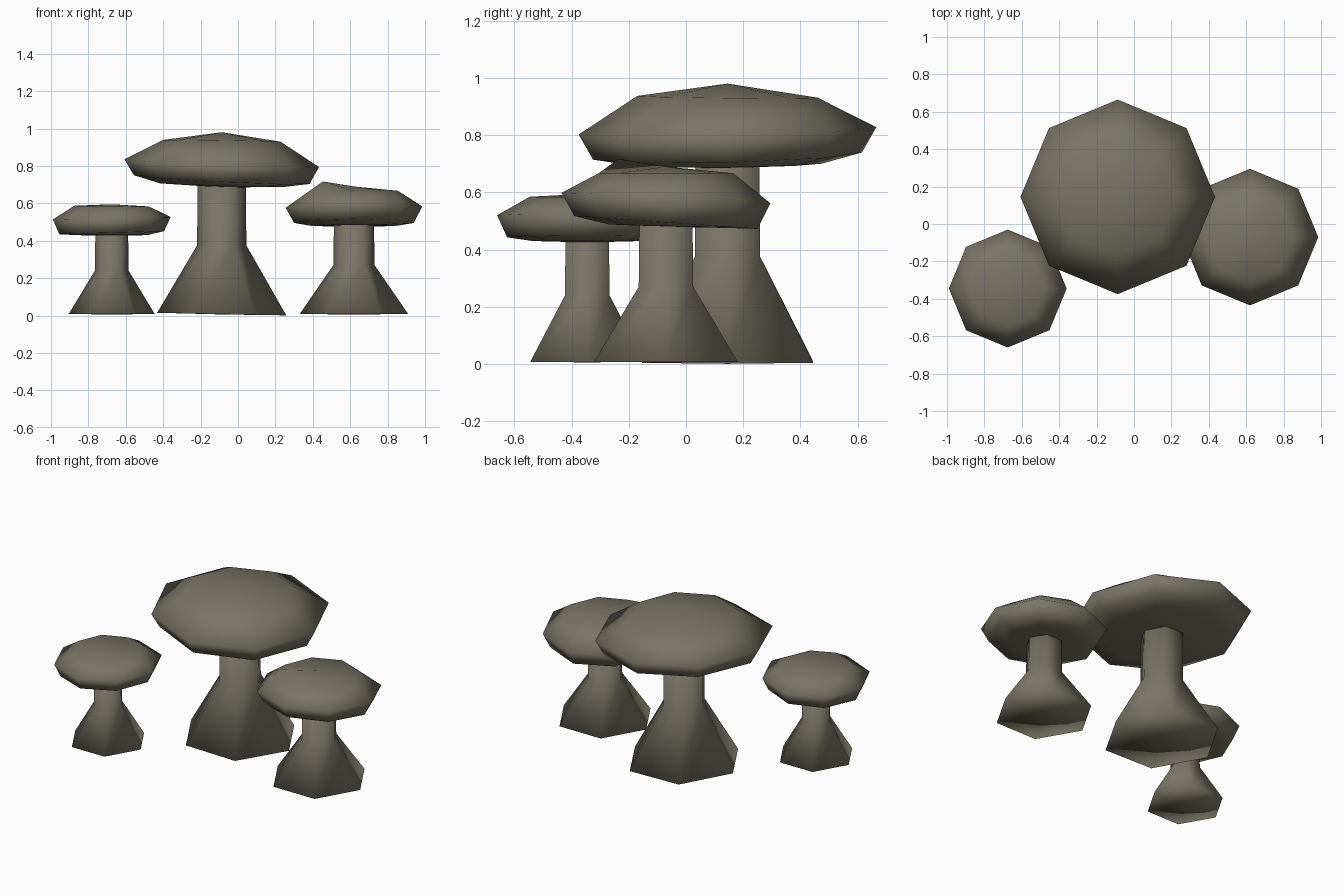
import bpy
from math import cos, sin, tau

cube = bpy.data.objects.get("Cube")
if cube:
    bpy.data.objects.remove(cube, do_unlink=True)

stone = bpy.data.materials.new("grey_brown_stone")
stone.use_nodes = True
colour = (0.19, 0.175, 0.135, 1)
stone.diffuse_color = colour
stone.node_tree.nodes["Principled BSDF"].inputs["Base Color"].default_value = colour


def lathe(name, centre, sides, bottom, rings, top, bumps=()):
    """Closed turned shape; each ring is (radius, z, tilt along x, tilt along y)."""
    cx, cy = centre
    verts = [(cx, cy, bottom)]
    for r, z, tx, ty in rings:
        for i in range(sides):
            dx, dy = r * cos(tau * i / sides), r * sin(tau * i / sides)
            verts.append((cx + dx, cy + dy, z + tx * dx + ty * dy))
    verts.append((cx, cy, top))
    # Raise single corners of a ring
    for ring, corner, lift in bumps:
        k = 1 + ring * sides + corner
        x, y, z = verts[k]
        verts[k] = (x, y, z + lift)
    faces = []
    last = len(verts) - 1
    for i in range(sides):
        j = (i + 1) % sides
        faces.append((0, 1 + j, 1 + i))
        for k in range(len(rings) - 1):
            a, b = 1 + k * sides, 1 + (k + 1) * sides
            faces.append((a + i, a + j, b + j, b + i))
        a = last - sides
        faces.append((a + i, a + j, last))
    mesh = bpy.data.meshes.new(name)
    mesh.from_pydata(verts, [], faces)
    mesh.materials.append(stone)
    mesh.shade_smooth()
    obj = bpy.data.objects.new(name, mesh)
    bpy.context.collection.objects.link(obj)


def stem(name, centre, base_r, neck_r, neck_z, top_z, lean):
    lathe(name, centre, 6, 0.006,
          [(base_r, 0.008, lean, 0), (neck_r, neck_z, 0, 0),
           (neck_r * 0.97, top_z, 0, 0)], top_z)


# Tall middle mushroom
middle = (-0.087, 0.145)
stem("middle_stem", middle, 0.345, 0.132, 0.375, 0.73, -0.02)
lathe("middle_cap", middle, 8, 0.685,
      [(0.33, 0.697, -0.03, 0.01), (0.47, 0.727, -0.05, 0.027),
       (0.52, 0.815, -0.04, 0.025), (0.315, 0.934, -0.015, -0.01)], 0.98)

# Small mushroom on the model's right
small = (-0.675, -0.345)
stem("small_stem", small, 0.23, 0.09, 0.24, 0.47, 0)
lathe("small_cap", small, 8, 0.425,
      [(0.19, 0.43, 0, 0), (0.28, 0.443, 0.03, 0),
       (0.315, 0.52, 0.02, 0), (0.2, 0.585, -0.01, 0)], 0.595)

# Medium mushroom on the model's left, with one raised corner on its cap
medium = (0.62, -0.07)
stem("medium_stem", medium, 0.29, 0.11, 0.27, 0.53, 0)
lathe("medium_cap", medium, 8, 0.48,
      [(0.2, 0.482, 0, -0.03), (0.32, 0.495, 0, -0.07),
       (0.365, 0.58, 0.01, -0.05), (0.235, 0.667, 0, 0)], 0.69,
      bumps=[(3, 5, 0.05)])
